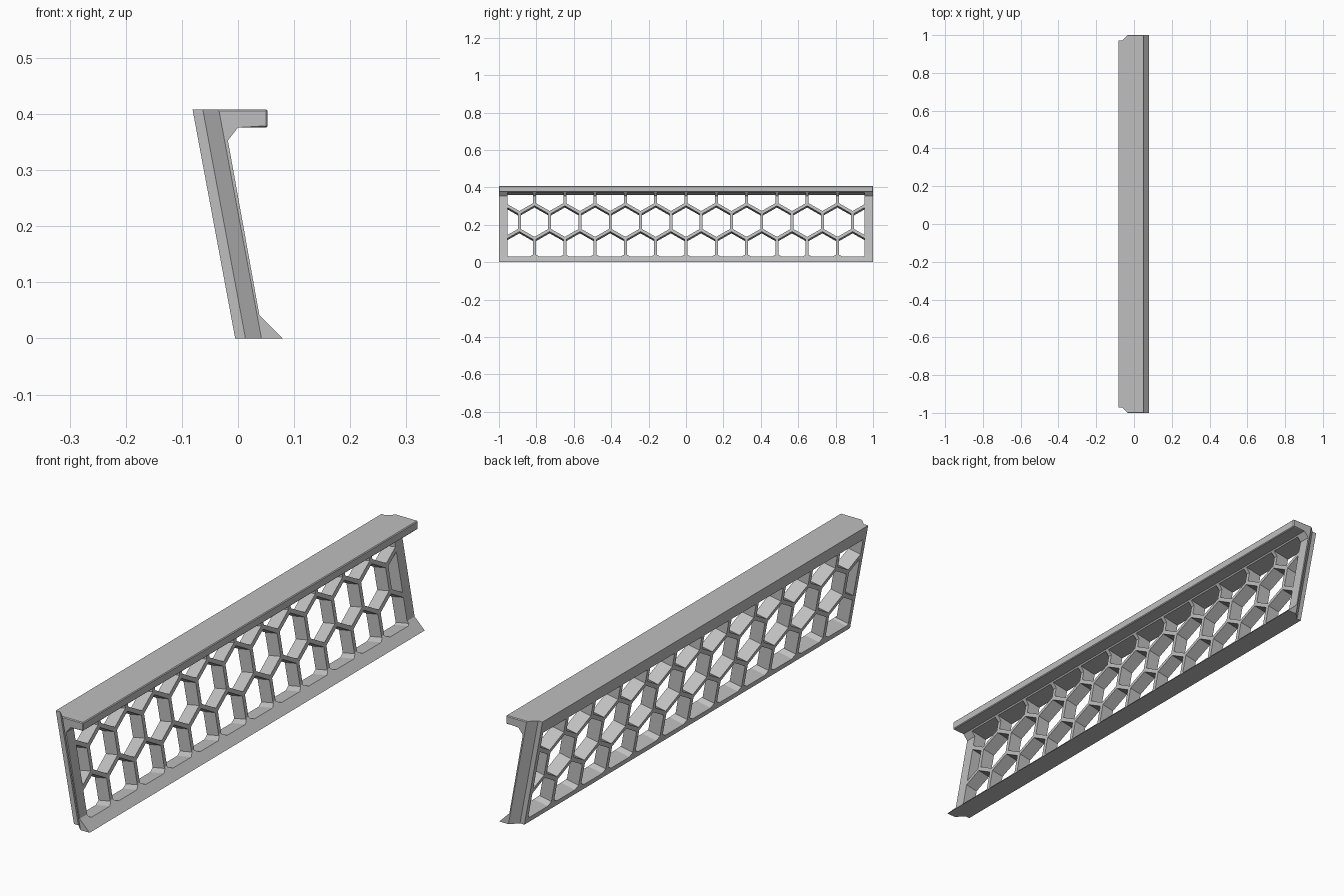
import bpy, bmesh, math
from mathutils import Vector

cube = bpy.data.objects.get("Cube")
if cube:
    bpy.data.objects.remove(cube, do_unlink=True)

grey = bpy.data.materials.new("mid_grey")
grey.use_nodes = True
COLOR = (0.52, 0.52, 0.52, 1)
grey.diffuse_color = COLOR
grey.node_tree.nodes["Principled BSDF"].inputs["Base Color"].default_value = COLOR

# Frame of the leaning panel: up along the panel, and out through its front
BASE = Vector((-0.005, 0, 0))
UP = Vector((-0.076, 0, 0.408)).normalized()
OUT = Vector((UP.z, 0, -UP.x))


def panel_point(y, v, w):
    return BASE + Vector((0, y, 0)) + UP * v + OUT * w


def prism(bm, points, offset):
    """Extrude a flat polygon along an offset vector."""
    face = bm.faces.new([bm.verts.new(p) for p in points])
    new = bmesh.ops.extrude_face_region(bm, geom=[face], use_keep_orig=True)["geom"]
    bmesh.ops.translate(bm, vec=offset,
                        verts=[g for g in new if isinstance(g, bmesh.types.BMVert)])


def make_object(name, bm):
    bmesh.ops.recalc_face_normals(bm, faces=bm.faces[:])
    mesh = bpy.data.meshes.new(name)
    bm.to_mesh(mesh)
    bm.free()
    mesh.materials.append(grey)
    obj = bpy.data.objects.new(name, mesh)
    bpy.context.scene.collection.objects.link(obj)
    return obj


def clip(points, axis, limit, sign):
    """Keep the part of a polygon where sign * coordinate <= sign * limit."""
    out = []
    for a, b in zip(points, points[1:] + points[:1]):
        da, db = sign * (a[axis] - limit), sign * (b[axis] - limit)
        if da <= 0:
            out.append(a)
        if da * db < 0:
            out.append(a.lerp(b, da / (da - db)))
    return out


# Panel with foot and top flange, one profile along the whole length
profile = [(-0.005, 0), (0.08, 0), (0.038, 0.042), (-0.018, 0.353),
           (0, 0.376), (0.053, 0.376), (0.053, 0.408), (-0.081, 0.408)]
bm = bmesh.new()
prism(bm, [(x, -1, z) for x, z in profile], Vector((0, 2, 0)))
rim = [e for e in bm.edges
       if all(v.co.z > 0.37 for v in e.verts)
       and not all(v.co.x < 0.01 for v in e.verts)]
bmesh.ops.bevel(bm, geom=rim, offset=0.003, segments=1, affect='EDGES')
panel = make_object("honeycomb_panel", bm)

# Honeycomb openings, clipped to the window inside the frame
PITCH, BAR = 0.162, 0.016
ROW = PITCH * math.sqrt(3) / 2
RADIUS = (PITCH - BAR) / math.sqrt(3)
bm = bmesh.new()
for row in (-1, 0, 1):
    for k in range(-6, 7 if row == 0 else 6):
        cy = (k + 0.5 * abs(row)) * PITCH
        cv = 0.2126 + row * ROW
        cell = [Vector((cy + RADIUS * math.sin(i * math.pi / 3),
                        cv + RADIUS * math.cos(i * math.pi / 3))) for i in range(6)]
        for axis, limit, sign in ((0, 0.955, 1), (0, -0.955, -1),
                                  (1, 0.3646, 1), (1, 0.0194, -1)):
            cell = clip(cell, axis, limit, sign)
        prism(bm, [panel_point(p.x, p.y, -0.02) for p in cell], OUT * 0.1)
openings = make_object("opening_cutter", bm)

# Stepped and slanted rebate up the back corner of both ends
bm = bmesh.new()
rebate = [(-0.03, 0.972), (0.018, 0.972), (0.046, 1.0), (0.046, 1.03), (-0.03, 1.03)]
for side in (-1, 1):
    prism(bm, [panel_point(side * y, -0.05, w) for w, y in rebate], UP * 0.55)
rebates = make_object("end_rebate_cutter", bm)

# Cut the panel, then drop the cutters
for cutter in (openings, rebates):
    cutter.hide_render = True
    mod = panel.modifiers.new(cutter.name, 'BOOLEAN')
    mod.operation = 'DIFFERENCE'
    mod.solver = 'EXACT'
    mod.object = cutter
graph = bpy.context.evaluated_depsgraph_get()
result = bpy.data.meshes.new_from_object(panel.evaluated_get(graph))
panel.modifiers.clear()
panel.data = result
result.materials.clear()
result.materials.append(grey)
for poly in result.polygons:
    poly.material_index = 0
for cutter in (openings, rebates):
    bpy.data.objects.remove(cutter, do_unlink=True)
